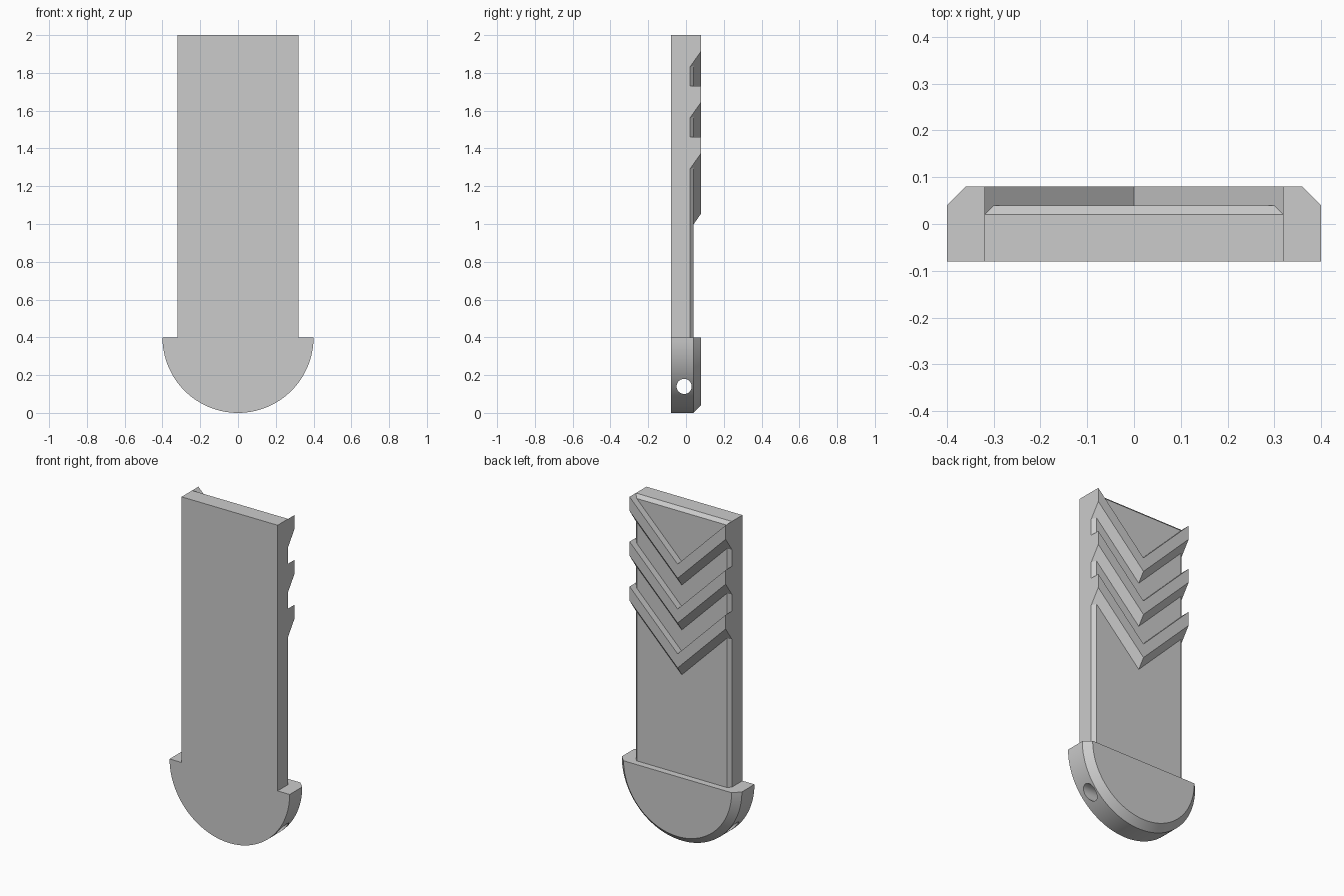
import bpy, math

if "Cube" in bpy.data.objects:
    bpy.data.objects.remove(bpy.data.objects["Cube"], do_unlink=True)

grey = bpy.data.materials.new("plain grey")
grey.use_nodes = True
colour = (0.6, 0.6, 0.6, 1)
grey.diffuse_color = colour
grey.node_tree.nodes["Principled BSDF"].inputs["Base Color"].default_value = colour

HALF = 0.32      # half width of the blade
FRONT, BACK = -0.08, 0.08
STEP = 0.04      # bevel of the head
EDGE = 0.02      # bevel of the blade


def loft(name, rings):
    """Skin a row of matching closed outlines and cap both ends."""
    n = len(rings[0])
    verts = [p for ring in rings for p in ring]
    faces = [tuple(range(n))[::-1],
             tuple(range(len(verts) - n, len(verts)))]
    for r in range(len(rings) - 1):
        for i in range(n):
            a, b = r * n + i, r * n + (i + 1) % n
            faces.append((a, b, b + n, a + n))
    mesh = bpy.data.meshes.new(name)
    mesh.from_pydata(verts, [], faces)
    mesh.materials.append(grey)
    obj = bpy.data.objects.new(name, mesh)
    bpy.context.collection.objects.link(obj)
    bpy.ops.object.select_all(action="DESELECT")
    obj.select_set(True)
    bpy.context.view_layer.objects.active = obj
    bpy.ops.object.mode_set(mode="EDIT")
    bpy.ops.mesh.select_all(action="SELECT")
    bpy.ops.mesh.normals_make_consistent(inside=False)
    bpy.ops.object.mode_set(mode="OBJECT")
    return obj


# Blade: slab bevelled along its back sides and top
def blade_ring(y, inset):
    x, top = HALF - inset, 2 - inset
    return [(-x, y, 0.4), (x, y, 0.4), (x, y, top), (-x, y, top)]


loft("blade", [blade_ring(FRONT, 0), blade_ring(EDGE, 0), blade_ring(2 * EDGE, EDGE)])

# Chevron teeth: flat top, upright face, sloping underside
rise = (BACK - EDGE) * math.sqrt(2)
section = [(EDGE, 0), (BACK, 0), (BACK, -rise), (EDGE, -2 * rise)]
for k in range(3):
    tip = 2 - HALF - 0.27 * k
    loft(f"chevron_tooth_{k + 1}",
         [[(x, y, tip + abs(x) + dz) for y, dz in section] for x in (-HALF, 0, HALF)])


# Head: half disc bevelled around its back rim
def head_ring(y, radius, segments=64):
    angles = [math.pi * (1 + i / segments) for i in range(segments + 1)]
    return [(radius * math.cos(a), y, 0.4 + radius * math.sin(a)) for a in angles]


head = loft("head", [head_ring(FRONT, 0.4), head_ring(BACK - STEP, 0.4),
                     head_ring(BACK, 0.4 - STEP)])

# Cord hole through the head from side to side
bpy.ops.mesh.primitive_cylinder_add(vertices=32, radius=0.04, depth=1,
                                    location=(0, -0.01, 0.14),
                                    rotation=(0, math.pi / 2, 0))
cutter = bpy.context.object
cutter.name = "hole_cutter"
cutter.hide_render = True
cutter.data.materials.append(grey)
cut = head.modifiers.new("cord hole", "BOOLEAN")
cut.operation = "DIFFERENCE"
cut.solver = "EXACT"
cut.object = cutter
bpy.ops.object.select_all(action="DESELECT")
head.select_set(True)
bpy.context.view_layer.objects.active = head
bpy.ops.object.modifier_apply(modifier=cut.name)
bpy.data.objects.remove(cutter, do_unlink=True)
bpy.ops.object.shade_smooth_by_angle(angle=math.radians(30))
